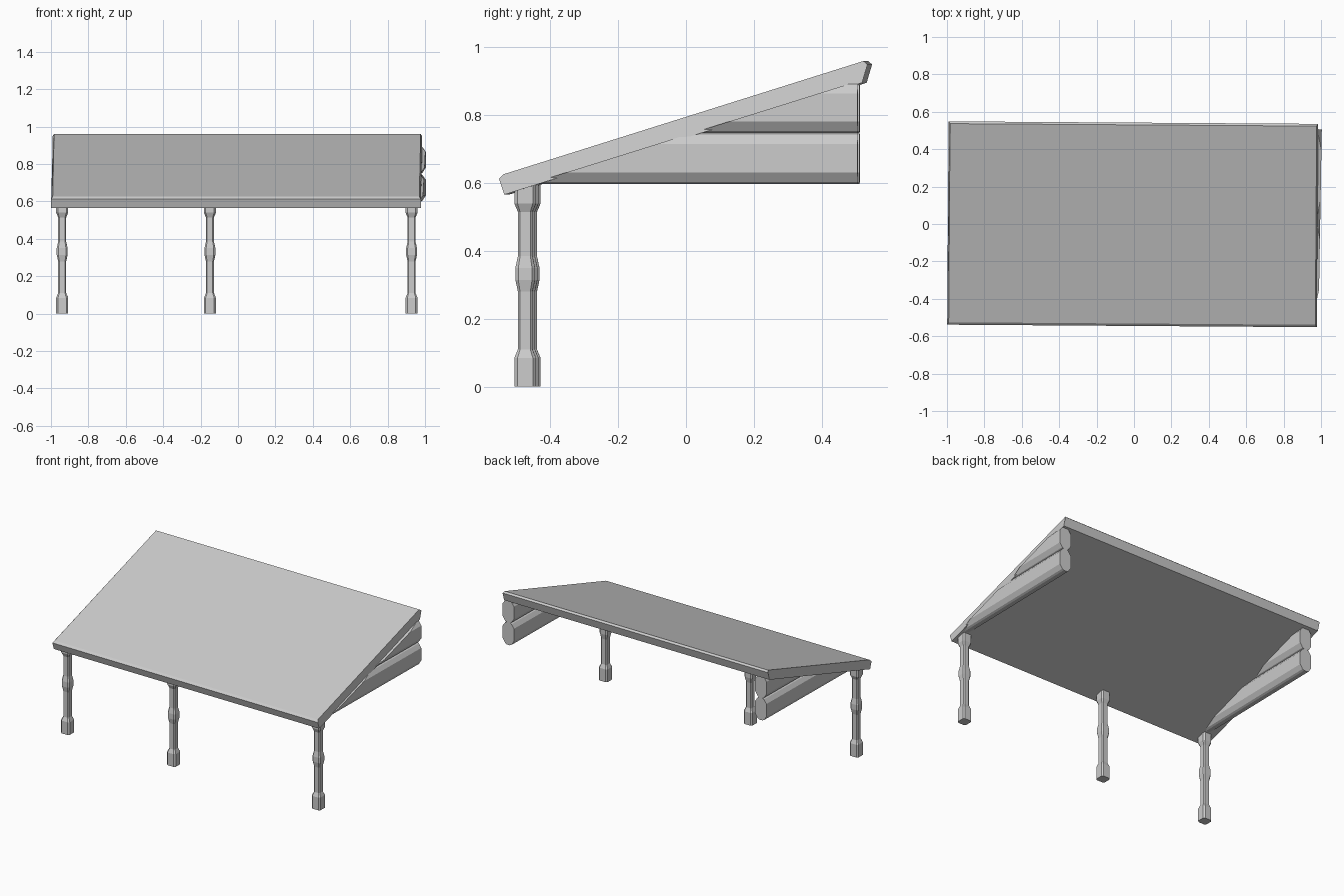
import bpy, bmesh
from mathutils import Vector, Matrix

if "Cube" in bpy.data.objects:
    bpy.data.objects.remove(bpy.data.objects["Cube"])


def loft(name, rings, loc=(0, 0, 0), rot=0.0, cut=None):
    """Skin a list of equal-length rings, cap both ends, optionally slice."""
    bm = bmesh.new()
    loops = [[bm.verts.new(p) for p in ring] for ring in rings]
    n = len(loops[0])
    for a, b in zip(loops, loops[1:]):
        for i in range(n):
            j = (i + 1) % n
            bm.faces.new((a[i], a[j], b[j], b[i]))
    bm.faces.new(loops[0])
    bm.faces.new(loops[-1])
    bm.transform(Matrix.Translation(loc) @ Matrix.Rotation(rot, 4, 'Z'))
    if cut:
        res = bmesh.ops.bisect_plane(
            bm, geom=bm.verts[:] + bm.edges[:] + bm.faces[:],
            plane_co=cut[0], plane_no=cut[1], clear_outer=True)
        edges = [e for e in res['geom_cut'] if isinstance(e, bmesh.types.BMEdge)]
        bmesh.ops.holes_fill(bm, edges=edges)
    bmesh.ops.recalc_face_normals(bm, faces=bm.faces[:])
    mesh = bpy.data.meshes.new(name)
    bm.to_mesh(mesh)
    bm.free()
    ob = bpy.data.objects.new(name, mesh)
    bpy.context.collection.objects.link(ob)
    return ob


# sloping roof slab with chamfered top edges
roof_mid = [(-0.529, 0.566), (-0.545, 0.613), (-0.532, 0.626),
            (0.530, 0.960), (0.542, 0.950), (0.526, 0.896)]
upper = {2, 3}


def roof_ring(x, inset):
    # the upper corners sit inset at each end; lower ones keep full length
    return [(x - inset if i in upper else x, y, z)
            for i, (y, z) in enumerate(roof_mid)]


loft("roof", [roof_ring(-0.992, -0.008), roof_ring(0.984, 0.008)],
     loc=(-0.003, 0.0, 0), rot=-0.0068)

# gable ends: two stacked flattened logs, trimmed under the roof slope
half = [(0.0, 0.012), (0.006, 0.024), (0.034, 0.042), (0.118, 0.042),
        (0.144, 0.024), (0.15, 0.012)]
slope_cut = (Vector((0, 0, 0.742)), Vector((0, -0.313, 1)).normalized())
for side, cx, yb in (("right", 0.950, 0.507), ("left", -0.925, 0.512)):
    for k, level in enumerate(("lower", "upper")):
        z0 = 0.598 + 0.149 * k
        sec = [(w, z) for z, w in half] + [(-w, z) for z, w in reversed(half)]
        rings = [[(x, y, z0 + z) for x, z in sec] for y in (-1.0, 0.0)]
        loft(f"{side}_{level}_gable_log", rings,
             loc=(cx + 0.012, yb, 0), rot=-0.017, cut=slope_cut)

# turned posts with chamfered-square section
profile = [(0.0, 0.032), (0.085, 0.032), (0.11, 0.0215), (0.28, 0.0215),
           (0.315, 0.029), (0.35, 0.029), (0.385, 0.0215), (0.515, 0.0215),
           (0.54, 0.032), (0.595, 0.032)]


def post_ring(r, z):
    c = 0.7 * r
    return [(r, -c, z), (r, c, z), (c, r, z), (-c, r, z),
            (-r, c, z), (-r, -c, z), (-c, -r, z), (c, -r, z)]


for name, x, y in (("left", -0.94, -0.461), ("middle", -0.15, -0.467),
                   ("right", 0.928, -0.474)):
    loft(f"{name}_front_post", [post_ring(r, z) for z, r in profile],
         loc=(x, y, 0), rot=-0.0068)
